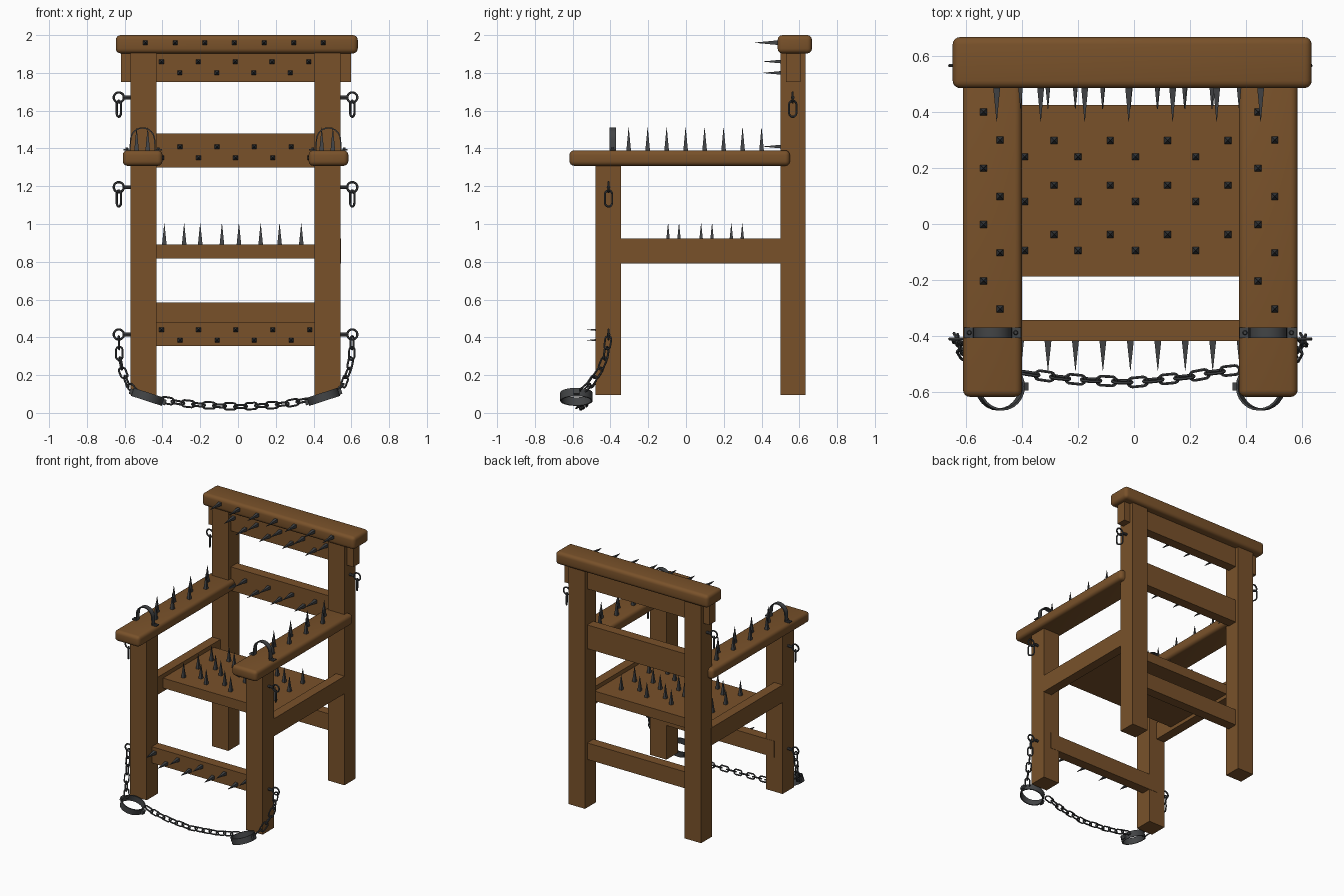
import bpy, bmesh, math
from mathutils import Matrix, Vector

if "Cube" in bpy.data.objects:
    bpy.data.objects.remove(bpy.data.objects["Cube"])

X0 = -0.013                      # symmetry plane of the chair


def material(name, rgb):
    m = bpy.data.materials.new(name)
    m.diffuse_color = (*rgb, 1)
    m.use_nodes = True
    m.node_tree.nodes["Principled BSDF"].inputs["Base Color"].default_value = m.diffuse_color
    return m


WOOD = material("brown_wood", (0.19, 0.083, 0.023))
IRON = material("dark_iron", (0.056, 0.059, 0.062))


def finish(name, bm, mat, smooth=False):
    bmesh.ops.recalc_face_normals(bm, faces=bm.faces[:])
    me = bpy.data.meshes.new(name)
    bm.to_mesh(me)
    bm.free()
    me.materials.append(mat)
    ob = bpy.data.objects.new(name, me)
    bpy.context.collection.objects.link(ob)
    if smooth:
        for p in me.polygons:
            p.use_smooth = True
        me.set_sharp_from_angle(angle=math.radians(35))
    return ob


def add_box(bm, lo, hi):
    lo, hi = Vector(lo), Vector(hi)
    m = Matrix.Translation((lo + hi) / 2) @ Matrix.Diagonal((*(hi - lo), 1))
    bmesh.ops.create_cube(bm, size=1, matrix=m)


def board(name, lo, hi, round_r=0):
    bm = bmesh.new()
    add_box(bm, lo, hi)
    if round_r:
        bmesh.ops.bevel(bm, geom=bm.edges[:], offset=round_r, segments=4,
                        profile=0.5, affect='EDGES')
    return finish(name, bm, WOOD, bool(round_r))


def spikes(name, bases, direction, length):
    """Four-sided spikes, slightly sunk into the wood."""
    bm = bmesh.new()
    d = Vector(direction)
    q = d.to_track_quat('Z', 'Y').to_matrix().to_4x4()
    for b in bases:
        m = (Matrix.Translation(Vector(b) + d * (length / 2 - 0.003)) @ q
             @ Matrix.Rotation(math.pi / 4, 4, 'Z'))
        bmesh.ops.create_cone(bm, cap_ends=True, segments=4, radius1=0.018,
                              radius2=0.001, depth=length + 0.006, matrix=m)
    finish(name, bm, IRON)


def add_link(bm, m, R, straight, r, n=16, k=6):
    """Torus stretched along local x, lying in local xy."""
    rings = []
    for i in range(n):
        a = 2 * math.pi * (i + 0.5) / n
        c, s = math.cos(a), math.sin(a)
        off = math.copysign(straight / 2, c)
        ring = []
        for j in range(k):
            b = 2 * math.pi * j / k
            w = R + r * math.cos(b)
            ring.append(bm.verts.new(m @ Vector((w * c + off, w * s, r * math.sin(b)))))
        rings.append(ring)
    for i in range(n):
        A, B = rings[i], rings[(i + 1) % n]
        for j in range(k):
            bm.faces.new((A[j], A[(j + 1) % k], B[(j + 1) % k], B[j]))


def chain(name, pts, pitch):
    """Links with alternating roll along a polyline."""
    pts = [Vector(p) for p in pts]
    lens = [(b - a).length for a, b in zip(pts, pts[1:])]
    total = sum(lens)
    count = round(total / pitch)
    bm = bmesh.new()
    for i in range(count):
        d, s = (i + 0.5) * total / count, 0
        while d > lens[s]:
            d -= lens[s]
            s += 1
        t = (pts[s + 1] - pts[s]).normalized()
        roll = math.radians(25 if i % 2 else 105)
        m = (Matrix.Translation(pts[s] + t * d)
             @ t.to_track_quat('X', 'Z').to_matrix().to_4x4()
             @ Matrix.Rotation(roll, 4, 'X'))
        add_link(bm, m, 0.018, 0.034, 0.0055)
    finish(name, bm, IRON, True)


def add_strip(bm, pts, width, thick, m, closed=False):
    """Flat iron band: an xz path with outward thickness, extruded along y."""
    vs = []
    n = len(pts)
    for i, p in enumerate(pts):
        a = pts[(i - 1) % n] if closed or i else p
        b = pts[(i + 1) % n] if closed or i < n - 1 else p
        t = Vector((b[0] - a[0], b[1] - a[1])).normalized()
        o = (p[0] - t.y * thick, p[1] + t.x * thick)
        vs.append([bm.verts.new(m @ Vector((q[0], y, q[1])))
                   for q, y in ((p, -width / 2), (p, width / 2), (o, width / 2), (o, -width / 2))])
    for i in range(n if closed else n - 1):
        A, B = vs[i], vs[(i + 1) % n]
        for j in range(4):
            bm.faces.new((A[j], A[(j + 1) % 4], B[(j + 1) % 4], B[j]))
    if not closed:
        bm.faces.new(vs[0])
        bm.faces.new(vs[-1])


# wooden frame, both sides
for s, side in ((-1, "left"), (1, "right")):
    def span(a, b):
        return sorted((X0 + s * a, X0 + s * b))
    a, b = span(0.418, 0.556)
    board(side + "_front_leg", (a, -0.48, 0.095), (b, -0.345, 1.33))
    board(side + "_back_post", (a, 0.50, 0.095), (b, 0.632, 1.92))
    a, b = span(0.485, 0.557)
    board(side + "_seat_rail", (a, -0.35, 0.79), (b, 0.51, 0.923))
    a, b = span(0.387, 0.597)
    board(side + "_armrest", (a, -0.617, 1.308), (b, 0.55, 1.39), 0.025)

# wooden boards across
board("top_rail", (-0.647, 0.485, 1.903), (0.634, 0.667, 2.0), 0.026)
board("upper_back_slat", (-0.62, 0.53, 1.753), (0.597, 0.605, 1.91))
board("middle_back_slat", (-0.5, 0.53, 1.30), (0.48, 0.605, 1.48))
board("lower_back_rail", (-0.5, 0.53, 0.46), (0.48, 0.605, 0.585))
board("lower_front_rail", (-0.5, -0.418, 0.355), (0.48, -0.343, 0.478))
board("seat", (-0.565, -0.187, 0.817), (0.539, 0.425, 0.892))

# spikes
UP, FRONT = (0, 0, 1), (0, -1, 0)
odd, even = (-0.39, -0.2, 0.005, 0.22), (-0.285, -0.085, 0.12, 0.335)
spikes("seat_spikes", [(x, y + dy, 0.892) for y in (-0.095, 0.08, 0.24)
                       for row, dy in ((odd, 0), (even, 0.058)) for x in row], UP, 0.11)
for side, dx in (("left", 0), ("right", 0.98)):
    spikes(side + "_arm_spikes", [((-0.478 if i % 2 else -0.537) + dx, 0.4 - 0.1005 * i, 1.39)
                                  for i in range(8)], UP, 0.12)
spikes("top_rail_spikes", [(-0.49 + 0.157 * i, 0.485, 1.96) for i in range(7)], FRONT, 0.12)
spikes("upper_slat_spikes", [(-0.405 + 0.0975 * i, 0.53, 1.80 if i % 2 else 1.86)
                             for i in range(9)], FRONT, 0.12)
spikes("middle_slat_spikes", [(-0.405 + 0.098 * i, 0.53, 1.41 if i % 2 else 1.35)
                              for i in range(9)], FRONT, 0.12)
spikes("front_rail_spikes", [(-0.405 + 0.098 * i, -0.418, 0.385 if i % 2 else 0.44)
                             for i in range(9)], FRONT, 0.105)

# ironwork, both sides
for s, side in ((-1, "left"), (1, "right")):
    # eyebolts with rings and hanging links
    bm = bmesh.new()
    for y, z, hang in ((0.565, 1.67, True), (-0.41, 1.195, True), (-0.41, 0.415, False)):
        xr = X0 + s * 0.618
        m = Matrix.Translation((X0 + s * 0.568, y, z)) @ Matrix.Rotation(math.pi / 2, 4, 'Y')
        bmesh.ops.create_cone(bm, cap_ends=True, segments=8, radius1=0.01, radius2=0.01,
                              depth=0.05, matrix=m)
        add_link(bm, Matrix.Translation((xr, y, z)) @ Matrix.Rotation(math.pi / 2, 4, 'X'),
                 0.027, 0, 0.006)
        if hang:
            m = (Matrix.Translation((xr, y, z - 0.06)) @ Matrix.Rotation(math.radians(30), 4, 'Z')
                 @ Matrix.Rotation(math.pi / 2, 4, 'Y'))
            add_link(bm, m, 0.023, 0.04, 0.006)
    finish(side + "_eyebolts", bm, IRON, True)

    # wrist hoop with bolted feet on the armrest
    cx = X0 + s * 0.492
    bm = bmesh.new()
    arc = [(0.06 * math.cos(t), 0.055 + 0.06 * math.sin(t))
           for t in (math.pi * (12 - i) / 12 for i in range(13))]
    path = [(-0.102, 0), (-0.064, 0)] + arc + [(0.064, 0), (0.102, 0)]
    add_strip(bm, path, 0.036, 0.007, Matrix.Translation((cx, -0.388, 1.39)))
    for dx in (-0.083, 0.083):
        bmesh.ops.create_cone(bm, cap_ends=True, segments=8, radius1=0.009, radius2=0.006,
                              depth=0.01, matrix=Matrix.Translation((cx + dx, -0.388, 1.40)))
    finish(side + "_wrist_hoop", bm, IRON, True)

    # ankle cuff lying tilted on the floor
    cx = X0 + s * 0.465
    bm = bmesh.new()
    m = (Matrix.Translation((cx, -0.58, 0.085)) @ Matrix.Rotation(-s * math.radians(18), 4, 'Y')
         @ Matrix.Rotation(math.pi / 2, 4, 'X'))
    circle = [(0.078 * math.cos(-2 * math.pi * i / 24), 0.078 * math.sin(-2 * math.pi * i / 24))
              for i in range(24)]
    add_strip(bm, circle, 0.045, 0.008, m, True)
    for dx in (-0.09, 0.09):
        bmesh.ops.create_cube(bm, size=1, matrix=m @ Matrix.Translation((dx, 0, 0))
                              @ Matrix.Diagonal((0.022, 0.03, 0.03, 1)))
    finish(side + "_ankle_cuff", bm, IRON, True)

    # chain from the leg ring to the cuff
    chain(side + "_leg_chain", [(X0 + s * x, y, z) for x, y, z in (
        (0.618, -0.41, 0.40), (0.615, -0.425, 0.30), (0.598, -0.46, 0.22),
        (0.575, -0.50, 0.16), (0.535, -0.55, 0.115))], 0.057)

# chain joining the cuffs
chain("cuff_chain", [(-0.40, -0.53, 0.07), (-0.3, -0.545, 0.052), (-0.2, -0.555, 0.042),
                     (0.0, -0.565, 0.033), (0.2, -0.545, 0.042), (0.28, -0.53, 0.052),
                     (0.37, -0.52, 0.07)], 0.055)
